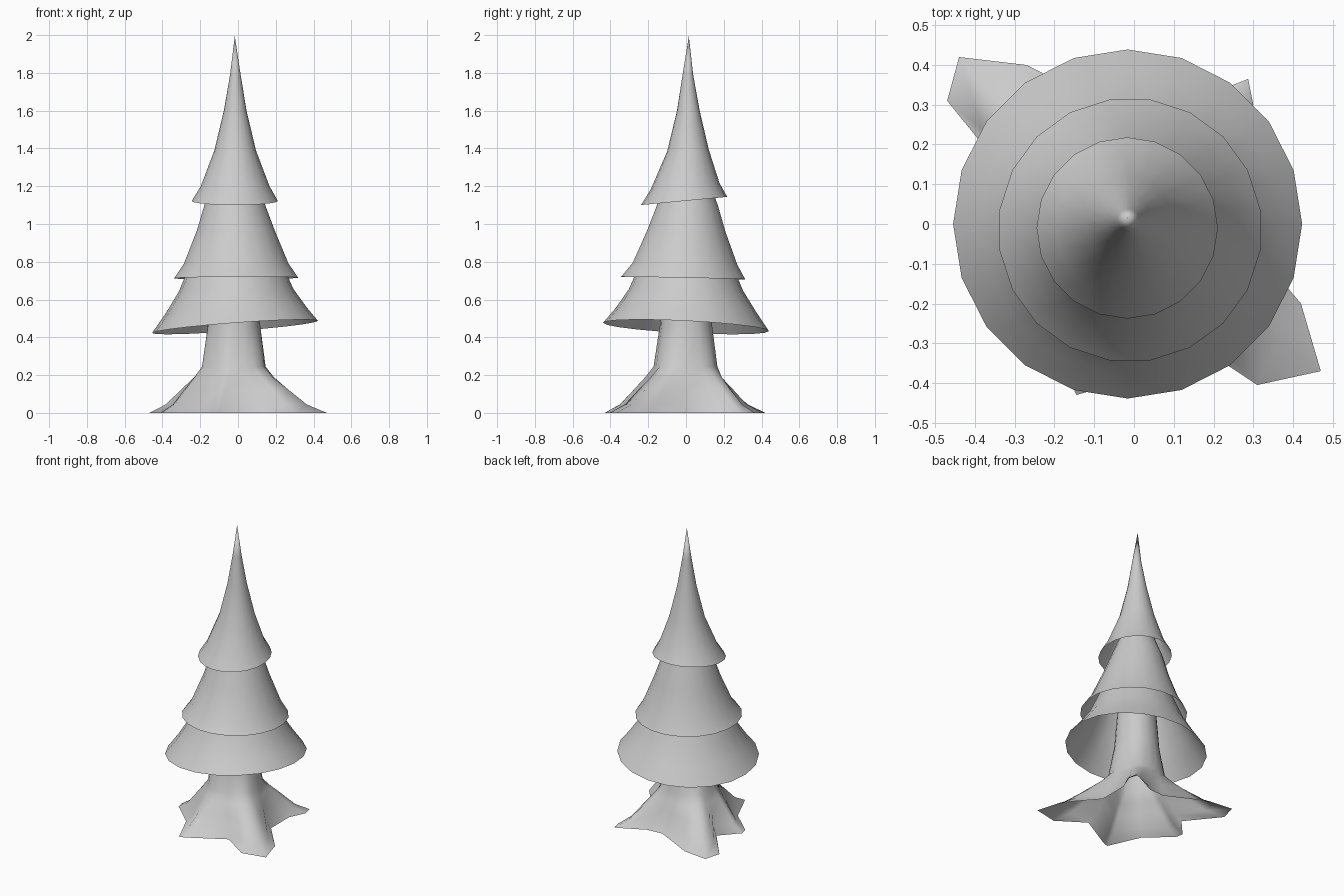
import bpy, math

if "Cube" in bpy.data.objects:
    bpy.data.objects.remove(bpy.data.objects["Cube"])

SIDES = 20


def loft(name, rings, tip=None):
    """Skin equal-length rings of points, optionally closing to a tip."""
    n = len(rings[0])
    verts = [p for ring in rings for p in ring]
    faces = []
    for k in range(len(rings) - 1):
        for i in range(n):
            j = (i + 1) % n
            faces.append((k*n + i, k*n + j, (k+1)*n + j, (k+1)*n + i))
    if tip:
        verts.append(tip)
        top = (len(rings) - 1) * n
        faces += [(top + i, top + (i + 1) % n, len(verts) - 1) for i in range(n)]
    mesh = bpy.data.meshes.new(name)
    mesh.from_pydata(verts, [], faces)
    mesh.update()
    for poly in mesh.polygons:
        poly.use_smooth = True
    ob = bpy.data.objects.new(name, mesh)
    bpy.context.collection.objects.link(ob)
    return ob


def tier(name, profile, tip, tilt, phase=0):
    """Hollow tilted foliage cone; profile rows are radius, z, centre x, centre y, tilt weight."""
    rings = []
    for r, z, cx, cy, w in profile:
        ring = []
        for i in range(SIDES):
            a = 2 * math.pi * i / SIDES + phase
            dx, dy = r * math.cos(a), r * math.sin(a)
            ring.append((cx + dx, cy + dy, z + w * (tilt[0]*dx + tilt[1]*dy)))
        rings.append(ring)
    return loft(name, rings, tip)


# Foliage tiers
tier("bottom_foliage",
     [(0.439, 0.455, -0.016, 0, 1), (0.375, 0.54, -0.01, 0, .6),
      (0.303, 0.65, -0.01, 0, .3), (0.225, 0.83, -0.01, 0, 0), (0.12, 1.05, -0.012, 0, 0)],
     (-0.015, 0.005, 1.38), (0.074, -0.05))
tier("middle_foliage",
     [(0.332, 0.714, -0.01, -0.015, 1), (0.28, 0.79, -0.01, -0.005, 1),
      (0.208, 0.967, -0.012, 0.002, 1), (0.163, 1.1, -0.017, 0.008, .5),
      (0.085, 1.3, -0.017, 0.01, 0)],
     (-0.016, 0.01, 1.6), (0.005, -0.02), math.radians(9))
tier("top_foliage",
     [(0.228, 1.122, -0.017, -0.01, 1), (0.182, 1.2, -0.015, -0.005, 1),
      (0.11, 1.39, -0.015, 0.01, .6), (0.06, 1.6, -0.015, 0.012, .3),
      (0.028, 1.79, -0.014, 0.01, 0)],
     (-0.017, 0.015, 1.995), (0, 0.095))

# Trunk flaring into five roots, open underneath
outline = [(.31, -.405), (.47, -.37), (.42, -.2), (.25, 0), (.25, .195), (.30, .30),
           (.287, .365), (.25, .35), (.1, .275), (-.01, .268), (-.27, .4), (-.44, .42),
           (-.47, .31), (-.3, .1), (-.41, -.02), (-.40, -.07), (-.24, -.217),
           (-.145, -.43), (-.11, -.42), (.13, -.285)]
start = math.atan2(outline[0][1], outline[0][0])
rings = []
for z, radius, spread in [(0, .17, 1), (.045, .17, .7), (.125, .17, .42), (.19, .168, .19),
                          (.245, .165, .03), (.46, .14, 0), (.85, .11, 0)]:
    ring = []
    for i, (x, y) in enumerate(outline):
        even = start + 2 * math.pi * i / len(outline)
        actual = math.atan2(y, x)
        diff = (actual - even + math.pi) % (2 * math.pi) - math.pi
        a = even + diff / 2
        tx, ty = -0.022 + radius * math.cos(a), radius * math.sin(a)
        ring.append((tx + (x - tx) * spread, ty + (y - ty) * spread, z))
    rings.append(ring)
loft("trunk", rings)
